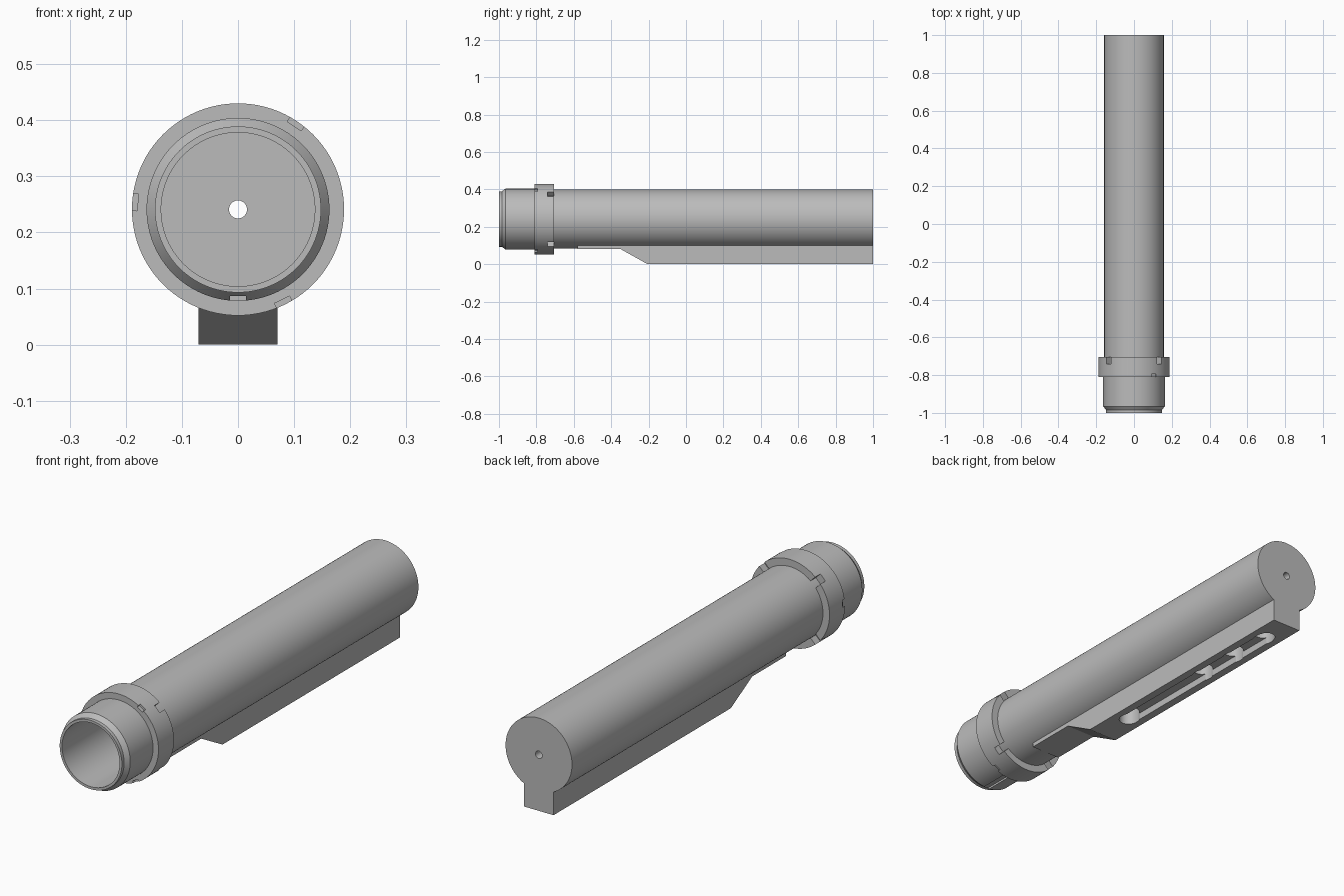
import bpy, bmesh, math
from mathutils import Matrix, Vector

cube = bpy.data.objects.get("Cube")
if cube:
    bpy.data.objects.remove(cube, do_unlink=True)

AXIS_Z = 0.241      # height of the tube axis
SEGMENTS = 96

metal = bpy.data.materials.new("grey metal")
metal.use_nodes = True
grey = (0.5, 0.5, 0.5, 1)
metal.diffuse_color = grey
metal.node_tree.nodes["Principled BSDF"].inputs["Base Color"].default_value = grey


def make_object(name, bm):
    bmesh.ops.recalc_face_normals(bm, faces=bm.faces)
    mesh = bpy.data.meshes.new(name)
    bm.to_mesh(mesh)
    bm.free()
    mesh.materials.append(metal)
    obj = bpy.data.objects.new(name, mesh)
    bpy.context.collection.objects.link(obj)
    return obj


def lathe(name, profile):
    """Turn a closed (radius, y) profile around the tube axis."""
    bm = bmesh.new()
    rings = []
    for i in range(SEGMENTS):
        a = math.tau * i / SEGMENTS
        rings.append([bm.verts.new((r * math.cos(a), y, AXIS_Z + r * math.sin(a)))
                      for r, y in profile])
    n = len(profile)
    for i in range(SEGMENTS):
        a, b = rings[i], rings[(i + 1) % SEGMENTS]
        for j in range(n):
            k = (j + 1) % n
            bm.faces.new((a[j], a[k], b[k], b[j]))
    return make_object(name, bm)


def extrude(name, points, vector):
    """Prism from a flat outline."""
    bm = bmesh.new()
    face = bm.faces.new([bm.verts.new(p) for p in points])
    moved = bmesh.ops.extrude_face_region(bm, geom=[face])["geom"]
    verts = [g for g in moved if isinstance(g, bmesh.types.BMVert)]
    bmesh.ops.translate(bm, verts=verts, vec=vector)
    return make_object(name, bm)


def radial_box(angle, r0, r1, width, y0, y1):
    """Box cutter between two radii, turned around the tube axis."""
    bm = bmesh.new()
    bmesh.ops.create_cube(bm, size=1)
    size = Matrix.Diagonal((r1 - r0, y1 - y0, width, 1))
    place = Matrix.Translation(((r0 + r1) / 2, (y0 + y1) / 2, 0))
    turn = Matrix.Rotation(-math.radians(angle), 4, 'Y')
    bm.transform(Matrix.Translation((0, 0, AXIS_Z)) @ turn @ place @ size)
    return make_object("cutter", bm)


def capsule(y0, y1, radius, top):
    """Upright round-ended slot cutter."""
    points = []
    for centre, start in ((y1, 0), (y0, math.pi)):
        for i in range(17):
            a = start + math.pi * i / 16
            points.append((radius * math.cos(a), centre + radius * math.sin(a), -0.05))
    return extrude("cutter", points, Vector((0, 0, top + 0.05)))


def cut(obj, cutters):
    bpy.context.view_layer.objects.active = obj
    for cutter in cutters:
        cutter.hide_render = True
        mod = obj.modifiers.new("cut", 'BOOLEAN')
        mod.operation = 'DIFFERENCE'
        mod.solver = 'EXACT'
        mod.object = cutter
        bpy.ops.object.modifier_apply(modifier=mod.name)
        bpy.data.objects.remove(cutter, do_unlink=True)


def smooth(obj):
    bpy.ops.object.select_all(action='DESELECT')
    obj.select_set(True)
    bpy.context.view_layer.objects.active = obj
    bpy.ops.object.shade_smooth_by_angle(angle=math.radians(25))


# Hollow tube with stepped front collar and a small vent in the back wall
tube = lathe("tube", [
    (0.137, -1.0), (0.148, -1.0), (0.148, -0.985), (0.163, -0.965),
    (0.163, -0.76), (0.158, -0.76), (0.158, 1.0),
    (0.016, 1.0), (0.016, 0.93), (0.137, 0.93)])
# Keyway under the front collar
cut(tube, [radial_box(-90, 0.154, 0.2, 0.028, -1.02, -0.83)])

# Lock ring with shallow front marks and deeper wrench notches behind
ring = lathe("lock_ring", [(0.15, -0.81), (0.189, -0.81), (0.189, -0.705), (0.15, -0.705)])
marks = [radial_box(a, 0.179, 0.21, 0.03, -0.83, -0.795) for a in (56, 176, 296)]
notches = [radial_box(a, 0.156, 0.21, 0.034, -0.74, -0.68) for a in (45, 135, 225, 315)]
cut(ring, marks + notches)

# Guide rail under the tube, ramped at the front
rail = extrude("guide_rail", [(-0.07, y, z) for y, z in (
    (-0.58, 0.102), (-0.58, 0.081), (-0.35, 0.081), (-0.205, 0.0), (1.0, 0.0), (1.0, 0.102))],
    Vector((0.14, 0, 0)))
# Long adjustment slot and the deeper stop holes
stops = [capsule(y - 0.005, y + 0.005, 0.04, 0.078) for y in (-0.03, 0.45, 0.65, 0.85)]
cut(rail, [capsule(-0.03, 0.87, 0.035, 0.03)] + stops)

for part in (tube, ring, rail):
    smooth(part)
